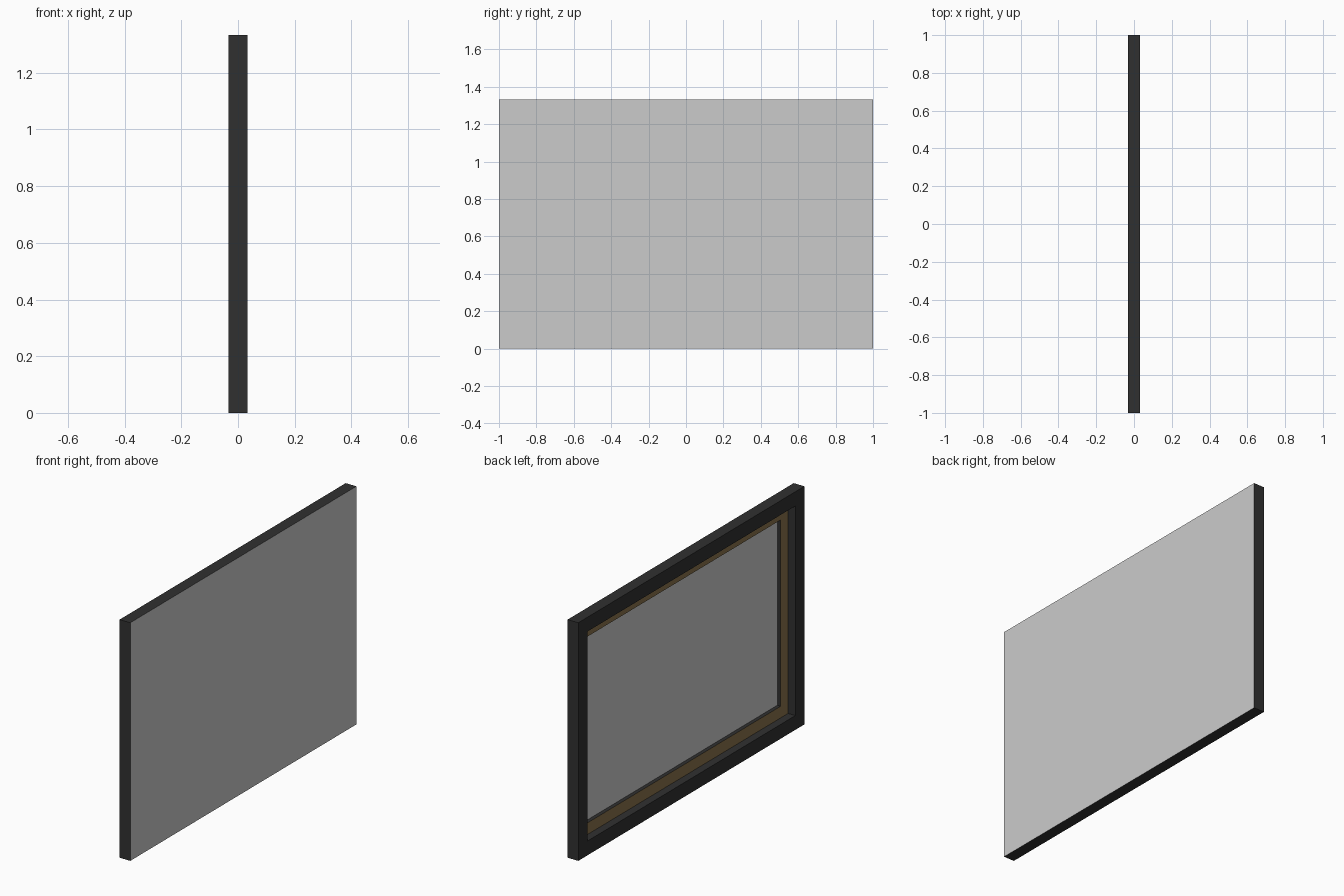
import bpy, bmesh

if "Cube" in bpy.data.objects:
    bpy.data.objects.remove(bpy.data.objects["Cube"])

W, H, D = 1.0, 1.333, 0.033   # half width, height, half depth


def material(name, rgb):
    m = bpy.data.materials.new(name)
    m.diffuse_color = (*rgb, 1)
    m.use_nodes = True
    m.node_tree.nodes["Principled BSDF"].inputs["Base Color"].default_value = m.diffuse_color
    return m


def ring(bm, inset, x):
    """Rectangle of vertices in the y-z plane, inset from the outer edge."""
    w = W - inset
    return [bm.verts.new((x, y, z)) for y, z in
            ((-w, inset), (w, inset), (w, H - inset), (-w, H - inset))]


def add_object(name, bm, mat=None):
    mesh = bpy.data.meshes.new(name)
    bm.to_mesh(mesh)
    bm.free()
    ob = bpy.data.objects.new(name, mesh)
    bpy.context.collection.objects.link(ob)
    if mat:
        mesh.materials.append(mat)
    return ob


def moulding(name, profile, mat):
    """Sweep an (inset, x) profile around the mitred rectangle."""
    bm = bmesh.new()
    rings = [ring(bm, i, x) for i, x in profile]
    for a, b in zip(rings, rings[1:]):
        for k in range(4):
            n = (k + 1) % 4
            bm.faces.new((a[k], b[k], b[n], a[n]))
    return add_object(name, bm, mat)


black = material("black_paint", (0.03, 0.03, 0.03))
brown = material("bronze_trim", (0.25, 0.17, 0.07))

STEP = 0.012     # depth of the trim face
OUT, IN = 0.08, 0.145

# Outer frame: side, front face and inner wall down to the trim
moulding("outer_frame", [(0, D), (0, -D), (OUT, -D), (OUT, STEP)], black)
# Flat brown trim set inside the frame
moulding("inner_trim", [(OUT, STEP), (IN, STEP)], brown)
# Inner wall from the trim to the backing
moulding("trim_edge", [(IN, STEP), (IN, D)], black)

# Backing panel closing the rear
bm = bmesh.new()
bm.faces.new(ring(bm, 0.0, D))
add_object("back_panel", bm)
